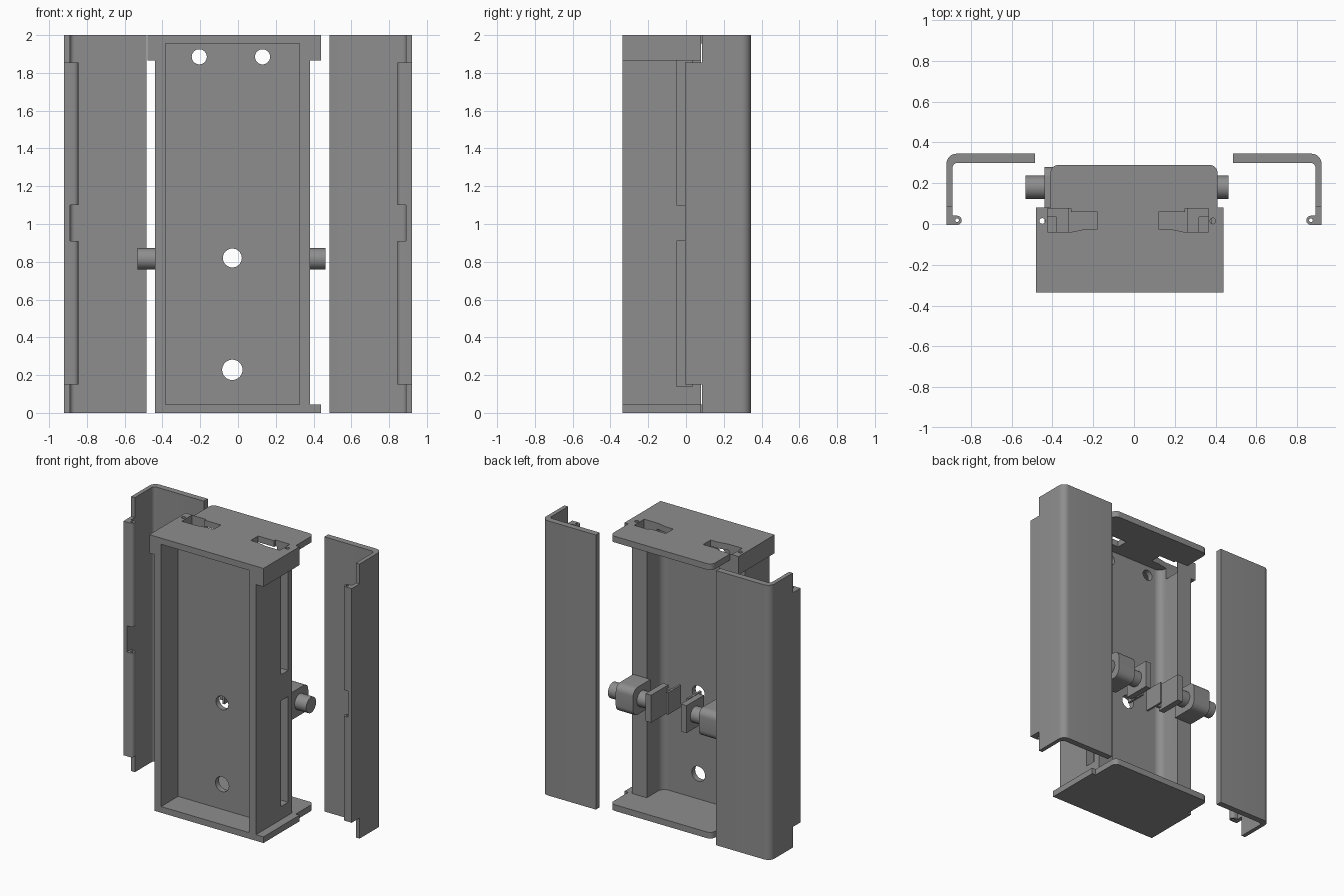
import bpy, bmesh, math
from mathutils import Matrix

if "Cube" in bpy.data.objects:
    bpy.data.objects.remove(bpy.data.objects["Cube"])

steel = bpy.data.materials.new("grey_metal")
steel.diffuse_color = (0.27, 0.27, 0.27, 1)
steel.use_nodes = True
steel.node_tree.nodes["Principled BSDF"].inputs["Base Color"].default_value = steel.diffuse_color
C = -0.03      # centre line of the body
F = -0.335     # front plane of the body


def finish(name, bm, smooth=False):
    bmesh.ops.recalc_face_normals(bm, faces=bm.faces)
    me = bpy.data.meshes.new(name)
    bm.to_mesh(me)
    bm.free()
    me.materials.append(steel)
    ob = bpy.data.objects.new(name, me)
    bpy.context.collection.objects.link(ob)
    if smooth:
        shade(ob)
    return ob


def shade(ob):
    bpy.ops.object.select_all(action='DESELECT')
    bpy.context.view_layer.objects.active = ob
    ob.select_set(True)
    bpy.ops.object.shade_smooth_by_angle(angle=math.radians(30))


def prism(name, pts, z0, z1, smooth=False):
    bm = bmesh.new()
    f = bm.faces.new([bm.verts.new((x, y, z0)) for x, y in pts])
    r = bmesh.ops.extrude_face_region(bm, geom=[f])
    bmesh.ops.translate(bm, vec=(0, 0, z1 - z0),
                        verts=[v for v in r['geom'] if isinstance(v, bmesh.types.BMVert)])
    return finish(name, bm, smooth)


def box(name, x0, x1, y0, y1, z0, z1):
    x0, x1 = min(x0, x1), max(x0, x1)
    return prism(name, [(x0, y0), (x1, y0), (x1, y1), (x0, y1)], z0, z1)


def cyl(name, axis, r, length, loc, smooth=True):
    bm = bmesh.new()
    bmesh.ops.create_cone(bm, cap_ends=True, segments=32, radius1=r, radius2=r, depth=length)
    rot = {'X': Matrix.Rotation(math.pi / 2, 4, 'Y'),
           'Y': Matrix.Rotation(math.pi / 2, 4, 'X'), 'Z': Matrix()}[axis]
    bmesh.ops.transform(bm, matrix=Matrix.Translation(loc) @ rot, verts=bm.verts)
    return finish(name, bm, smooth)


def boolean(ob, cutters, op='DIFFERENCE'):
    for c in cutters:
        m = ob.modifiers.new(op, 'BOOLEAN')
        m.operation, m.object, m.solver = op, c, 'EXACT'
        bpy.context.view_layer.objects.active = ob
        bpy.ops.object.modifier_apply(modifier=m.name)
        bpy.data.objects.remove(c)
    shade(ob)


def arc(cx, cy, r, a0, a1, n=8):
    return [(cx + r * math.cos(math.radians(a0 + (a1 - a0) * i / n)),
             cy + r * math.sin(math.radians(a0 + (a1 - a0) * i / n))) for i in range(n + 1)]


def mirrored(pts, s, c=0.0):
    return [(c + s * x, y) for x, y in pts]


# Recessed front panel with holes
panel = box("front_panel", C - 0.36, C + 0.36, -0.14, -0.10, 0.04, 1.96)
boolean(panel, [cyl("cut", 'Y', r, 0.4, (x, -0.12, z)) for x, z, r in
                ((-0.205, 1.885, 0.04), (0.13, 1.885, 0.04),
                 (C, 0.82, 0.05), (C, 0.228, 0.054))])

# Top and bottom plates, stepped in and rounded at the back
back = arc(0.37, 0.25, 0.04, 0, 90) + arc(-0.37, 0.25, 0.04, 90, 180)
top = prism("top_plate", [(-0.41, 0.08), (-0.48, 0.08), (-0.48, F), (0.44, F),
                          (0.44, 0.08), (0.41, 0.08)] + back, 1.955, 2.0)
bottom = prism("bottom_plate", [(-0.41, 0.08), (-0.44, 0.08), (-0.44, F), (0.44, F),
                                (0.44, 0.08), (0.41, 0.08)] + back, 0, 0.045, True)

# Stepped slots and pin holes in the top plate
slot = [(0.395, -0.04), (0.395, 0.075), (0.28, 0.075), (0.28, 0.06),
        (0.15, 0.06), (0.15, -0.025), (0.21, -0.025), (0.28, -0.04)]
boolean(top, [prism("cut", mirrored(slot, s, C), 1.9, 2.1) for s in (-1, 1)] +
        [cyl("cut", 'Z', 0.014, 0.4, (x, 0.015, 2)) for x in (-0.45, 0.387)])

# Side walls with thicker rear posts and a filleted inner corner
wall = [(0.41, F), (0.41, 0.08), (0.29, 0.08)] + \
    [(0.24 + x, y - 0.05) for x, y in arc(0, 0, 0.05, 0, -90)] + \
    [(0.24, -0.14), (0.355, -0.14), (0.355, F)]
for s, side in ((-1, "left"), (1, "right")):
    post = prism(side + "_side_wall", mirrored(wall, s, C), 0.045, 1.955)
    # hinge groove, interrupted by a bridge, and the pocket under the top slot
    boolean(post, [box("cut", C + s * 0.35, C + s * 0.43, -0.05, 0.035, a, b)
                   for a, b in ((0.14, 0.91), (1.10, 1.87))] +
            [box("cut", C + s * 0.2, C + s * 0.395, -0.04, 0.075, 1.87, 1.97)])

    # Skirt of the top cap
    e = -0.48 if s < 0 else 0.44
    skirt = box(side + "_cap_skirt", C + s * 0.41, e, F, 0.08, 1.866, 1.956)
    boolean(skirt, [cyl("cut", 'Z', 0.014, 0.4, (-0.45 if s < 0 else 0.387, 0.015, 1.9))])

    # Spring latch: rounded bracket, pin, thin shaft and finger plate
    L = -0.035
    bm = bmesh.new()
    bmesh.ops.create_cube(bm, size=1)
    bmesh.ops.transform(bm, verts=bm.verts, matrix=Matrix.Translation((L + s * 0.335, 0.18, 0.815))
                        @ Matrix.Diagonal((0.14, 0.2, 0.2, 1)))
    bmesh.ops.bevel(bm, geom=[ed for ed in bm.edges
                              if all(v.co.y > 0.2 for v in ed.verts)
                              and abs(ed.verts[0].co.x - ed.verts[1].co.x) > 0.01],
                    offset=0.05, segments=6, profile=0.5, affect='EDGES')
    finish(side + "_latch_bracket", bm, True)
    cyl(side + "_latch_pin", 'X', 0.057, 0.36, (L + s * 0.318, 0.18, 0.815))
    box(side + "_latch_finger_plate", L + s * 0.12, L + s * 0.165, 0.08, 0.28, 0.715, 0.915)
    box(side + "_latch_guide_plate", L + s * 0.075, L + s * 0.09, 0.0, 0.15, 0.735, 0.895)
    box(side + "_latch_arm", L + s * 0.075, L + s * 0.165, 0.08, 0.10, 0.735, 0.895)

    # Door: rounded angle section
    door = [(0.485, 0.345)] + arc(0.87, 0.295, 0.05, 90, 0) + [(0.92, 0.085), (0.89, 0.085)] + \
        arc(0.865, 0.275, 0.025, 0, 90) + [(0.485, 0.30)]
    prism(side + "_door", mirrored(door, s), 0, 2, True)
    box(side + "_door_hinge_strip", s * 0.89, s * 0.92, -0.005, 0.085, 0.15, 1.855)
    # Curled hinge lip, interrupted at the middle
    lip = [(0.89, -0.005)] + arc(0.868, 0.018, 0.023, 270, 90) + [(0.89, 0.041)]
    for z0, z1, part in ((0.15, 0.91, "lower"), (1.10, 1.855, "upper")):
        ob = prism(side + "_door_lip_" + part, mirrored(lip, s), z0, z1)
        boolean(ob, [cyl("cut", 'Z', 0.009, 3, (s * 0.868, 0.018, 1))])
